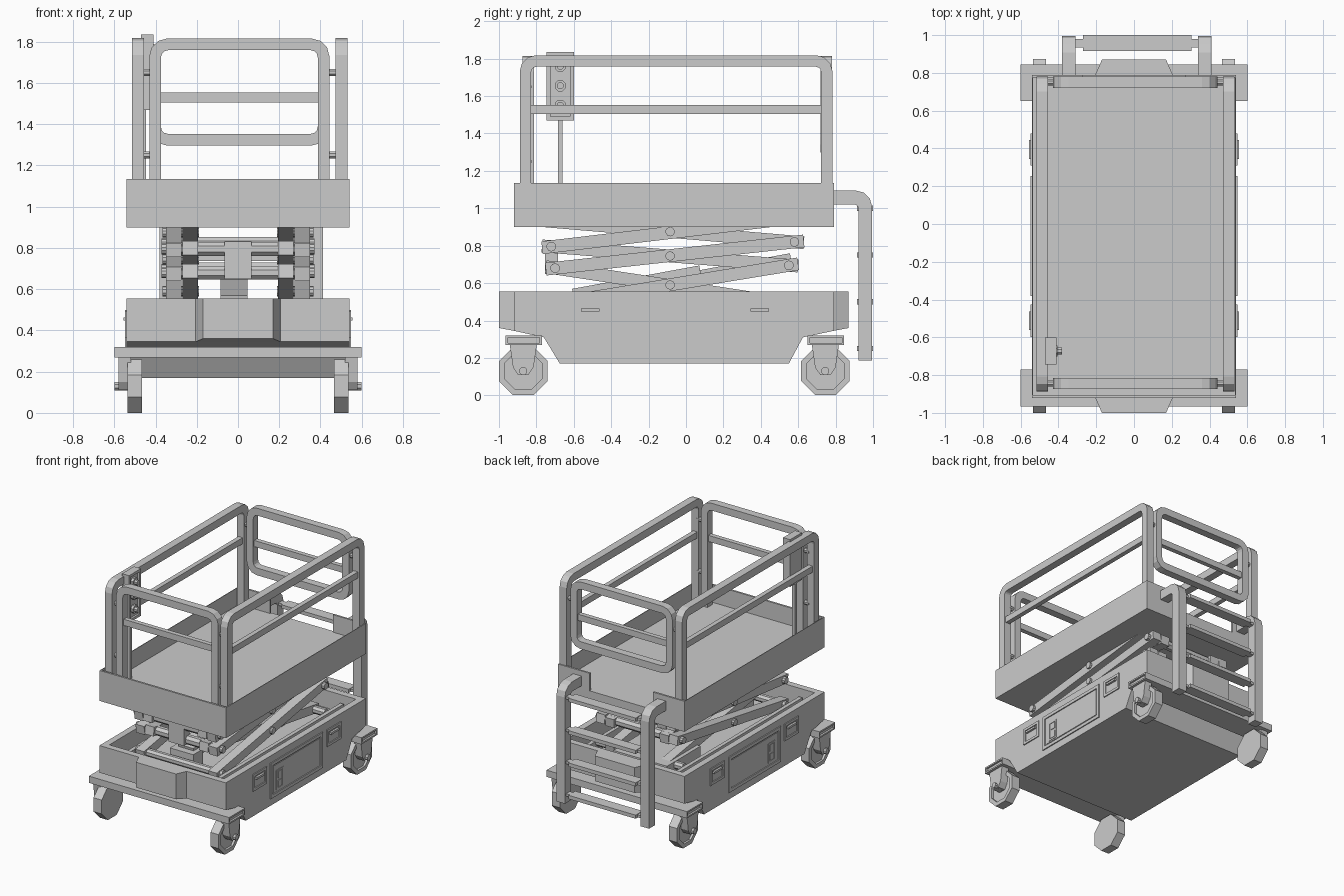
import bpy, bmesh, math
from mathutils import Vector

if "Cube" in bpy.data.objects:
    bpy.data.objects.remove(bpy.data.objects["Cube"])


def finish(name, bm):
    bmesh.ops.recalc_face_normals(bm, faces=bm.faces)
    me = bpy.data.meshes.new(name)
    bm.to_mesh(me)
    bm.free()
    ob = bpy.data.objects.new(name, me)
    bpy.context.collection.objects.link(ob)
    return ob


def place(axis, a, p):
    """2D point p in the plane across axis, at depth a."""
    return {'x': (a, p[0], p[1]), 'y': (p[0], a, p[1]), 'z': (p[0], p[1], a)}[axis]


def prism(name, axis, a0, a1, pts):
    bm = bmesh.new()
    lo = [bm.verts.new(place(axis, a0, p)) for p in pts]
    hi = [bm.verts.new(place(axis, a1, p)) for p in pts]
    bm.faces.new(lo)
    bm.faces.new(hi)
    for i in range(len(pts)):
        j = (i + 1) % len(pts)
        bm.faces.new((lo[i], lo[j], hi[j], hi[i]))
    return finish(name, bm)


def box(name, x0, x1, y0, y1, z0, z1):
    return prism(name, 'z', z0, z1, [(x0, y0), (x1, y0), (x1, y1), (x0, y1)])


def ngon(c, r, n, turn=0.5):
    return [(c[0] + r * math.cos(2 * math.pi * (i + turn) / n),
             c[1] + r * math.sin(2 * math.pi * (i + turn) / n)) for i in range(n)]


def rod(name, axis, a0, a1, c, r, n=8):
    return prism(name, axis, a0, a1, ngon(c, r, n))


def rounded(pts, r, closed=False, seg=3):
    """Replace each corner of a path by a short arc."""
    out, n = [], len(pts)
    for i, p in enumerate(pts):
        p = Vector(p)
        if not closed and i in (0, n - 1):
            out.append(p)
            continue
        a = (Vector(pts[i - 1]) - p).normalized() * r
        b = (Vector(pts[(i + 1) % n]) - p).normalized() * r
        for k in range(seg + 1):
            t = math.pi / 2 * k / seg
            out.append(p + a * (1 - math.sin(t)) + b * (1 - math.cos(t)))
    return out


def sweep(name, axis, a0, a1, pts, w, closed=False):
    """Mitred rectangular bar of width w along a planar path."""
    pts = [Vector(p) for p in pts]
    n, bm, st = len(pts), bmesh.new(), []
    for i, p in enumerate(pts):
        d0 = (p - pts[i - 1]).normalized() if closed or i else None
        d1 = (pts[(i + 1) % n] - p).normalized() if closed or i < n - 1 else None
        d0, d1 = d0 or d1, d1 or d0
        t = (d0 + d1).normalized()
        m = Vector((-t.y, t.x)) * (w / 2 / max(t.dot(d0), 0.3))
        st.append([bm.verts.new(place(axis, a, q))
                   for a, q in ((a0, p + m), (a0, p - m), (a1, p - m), (a1, p + m))])
    for i in range(n if closed else n - 1):
        s, e = st[i], st[(i + 1) % n]
        for k in range(4):
            l = (k + 1) % 4
            bm.faces.new((s[k], s[l], e[l], e[k]))
    if not closed:
        bm.faces.new(st[0])
        bm.faces.new(st[-1])
    return finish(name, bm)


def frame(name, axis, a0, a1, u0, u1, v0, v1, w):
    h = w / 2
    return sweep(name, axis, a0, a1, [(u0 + h, v0 + h), (u1 - h, v0 + h),
                                      (u1 - h, v1 - h), (u0 + h, v1 - h)], w, True)


# Chassis: open tray with sloped ends
sill = [(-0.92, 0.345), (-0.76, 0.31), (-0.675, 0.17), (0.55, 0.17), (0.625, 0.31), (0.79, 0.345)]
prism("chassis_floor", 'x', -0.49, 0.49, [(-0.92, 0.42)] + sill + [(0.79, 0.42)])
for s, side in ((1, "right"), (-1, "left")):
    prism("chassis_side_" + side, 'x', s * 0.49, s * 0.54, [(-0.92, 0.555)] + sill + [(0.79, 0.555)])
    x0, x1 = s * 0.54, s * 0.548
    # Access panel and hand pockets
    frame("access_frame_" + side, 'x', x0, x1, -0.38, 0.255, 0.225, 0.50, 0.025)
    box("access_door_" + side, x0, s * 0.544, -0.345, 0.22, 0.26, 0.465)
    frame("switch_frame_" + side, 'x', x0, x1, -0.31, -0.225, 0.27, 0.42, 0.012)
    for z in (0.31, 0.38):
        box("switch_" + side, x0, x1, -0.29, -0.245, z - 0.025, z + 0.025)
    for y in (-0.512, 0.395):
        frame("pocket_frame_" + side, 'x', x0, x1, y - 0.085, y + 0.085, 0.365, 0.495, 0.02)
        box("pocket_handle_" + side, x0, s * 0.556, y - 0.05, y + 0.05, 0.447, 0.463)
    # Inner guide rails for the scissor feet
    box("guide_rail_" + side, s * 0.37, s * 0.40, -0.85, 0.72, 0.42, 0.50)

for name, s, ye, plate in (("front", -1, -0.92, (-0.965, -0.77)), ("back", 1, 0.79, (0.65, 0.845))):
    box("chassis_end_" + name, -0.49, 0.49, ye, ye - s * 0.05, 0.42, 0.555)
    # Tapered bumper with a sloped underside
    yo = ye + s * 0.08
    bump = prism("bumper_" + name, 'z', 0.345, 0.555, [(-0.205, ye), (0.205, ye), (0.17, yo), (-0.17, yo)])
    for v in bump.data.vertices:
        if abs(v.co.y - yo) < 1e-4 and v.co.z < 0.4:
            v.co.z = 0.36
    # Axle beam with channelled ends, and casters
    y0, y1 = plate
    box("axle_beam_" + name, -0.585, 0.585, y0, y1, 0.268, 0.32)
    yc = -0.87 if s < 0 else 0.745
    for m in (-1, 1):
        frame("beam_end_" + name, 'x', m * 0.585, m * 0.6, y0, y1, 0.268, 0.32, 0.012)
        sweep("tyre_" + name, 'x', m * 0.465, m * 0.535, ngon((yc, 0.13), 0.124, 8), 0.03, True)
        rod("wheel_disc_" + name, 'x', m * 0.465, m * 0.518, (yc, 0.13), 0.118)
        prism("caster_fork_" + name, 'x', m * 0.518, m * 0.58,
              [(yc + u, v) for u, v in ((-0.072, 0.27), (-0.055, 0.15), (-0.028, 0.11),
                                        (0.028, 0.11), (0.055, 0.15), (0.072, 0.27))])
        rod("caster_axle_" + name, 'x', m * 0.51, m * 0.6, (yc, 0.13), 0.022)

# Scissor lift: outer arms rise to the back, inner arms rise to the front
L = [(-0.70, 0.49), (-0.70, 0.68), (-0.72, 0.795), (-0.72, 0.93)]
R = [(0.55, 0.49), (0.55, 0.695), (0.58, 0.82), (0.55, 0.945)]


def arm(name, a, b, x0, x1):
    a, b = Vector(a), Vector(b)
    d = (b - a).normalized() * 0.05
    sweep(name, 'x', x0, x1, [a - d, b + d], 0.068)


for i in range(3):
    for s in (-1, 1):
        arm("outer_arm", L[i], R[i + 1], s * 0.275, s * 0.348)
        arm("inner_arm", R[i], L[i + 1], s * 0.195, s * 0.27)
        rod("centre_pin", 'x', s * 0.19, s * 0.365, (-0.085, (0.59, 0.745, 0.875)[i]), 0.025, 10)
for p in L[1:3] + R[1:3]:
    rod("cross_tube", 'x', -0.28, 0.28, p, 0.036, 8)
    for s in (-1, 1):
        rod("end_pin", 'x', s * 0.27, s * 0.37, p, 0.026, 10)
for p in (L[0], R[0]):
    rod("foot_tube", 'x', -0.37, 0.37, p, 0.03, 8)

# Hydraulic ram
sweep("ram_cylinder", 'x', -0.085, 0.045, [(-0.60, 0.52), (0.08, 0.645)], 0.10)
sweep("ram_rod", 'x', -0.05, 0.01, [(0.08, 0.645), (0.56, 0.735)], 0.05)
box("ram_bracket", -0.065, 0.065, -0.755, -0.685, 0.65, 0.83)
box("ram_foot", -0.12, 0.08, -0.66, -0.54, 0.42, 0.55)
box("power_unit", -0.30, 0.16, 0.25, 0.66, 0.42, 0.52)

# Platform tray with toe boards, open at the ladder
box("platform_floor", -0.54, 0.54, -0.92, 0.79, 0.90, 1.0)
for s in (-1, 1):
    box("toe_board_side", s * 0.535, s * 0.54, -0.92, 0.79, 1.0, 1.135)
    box("toe_board_back", s * 0.535, s * 0.27, 0.775, 0.79, 1.0, 1.135)
box("toe_board_front", -0.535, 0.535, -0.92, -0.905, 1.0, 1.135)

# Side guard rails
for name, x in (("left", -0.485), ("right", 0.502)):
    path = rounded([(-0.858, 1.0), (-0.858, 1.787), (0.752, 1.787), (0.752, 1.0)], 0.055)
    sweep("guard_rail_" + name, 'x', x - 0.03, x + 0.03, path, 0.06)
    box("mid_rail_" + name, x - 0.018, x + 0.018, -0.83, 0.725, 1.505, 1.553)

# Front guard rail and rear gate
path = rounded([(-0.402, 1.0), (-0.402, 1.787), (0.415, 1.787), (0.415, 1.0)], 0.06)
sweep("guard_rail_front", 'y', -0.874, -0.814, path, 0.056)
path = rounded([(-0.402, 1.325), (0.415, 1.325), (0.415, 1.787), (-0.402, 1.787)], 0.06, True)
sweep("rear_gate", 'y', 0.72, 0.78, path, 0.056, True)
for name, y in (("front", -0.844), ("gate", 0.75)):
    box("mid_rail_" + name, -0.38, 0.39, y - 0.018, y + 0.018, 1.505, 1.553)
for y in (-0.844, 0.75):
    for z in (1.25, 1.65):
        if y < 0 or z > 1.3:
            rod("rail_link", 'x', -0.47, -0.42, (y, z), 0.018)
            rod("rail_link", 'x', 0.43, 0.49, (y, z), 0.018)

# Control box on the left rail
box("control_box", -0.47, -0.425, -0.735, -0.61, 1.48, 1.825)
frame("control_box_rim", 'x', -0.47, -0.41, -0.745, -0.60, 1.47, 1.835, 0.02)
box("control_box_post", -0.47, -0.445, -0.685, -0.66, 1.0, 1.48)
for z in (1.55, 1.655, 1.76):
    rod("control_button", 'x', -0.425, -0.405, (-0.672, z), 0.032)
    rod("control_knob", 'x', -0.405, -0.38, (-0.672, z), 0.02)

# Ladder at the back
for x in (-0.345, 0.375):
    path = rounded([(0.78, 1.058), (0.958, 1.058), (0.958, 0.187)], 0.055)
    sweep("ladder_rail", 'x', x - 0.036, x + 0.036, path, 0.074)
for z in (0.25, 0.50, 0.75, 1.0):
    box("ladder_tread", -0.27, 0.305, 0.915, 1.0, z - 0.014, z + 0.014)
    box("ladder_tread_core", -0.33, 0.36, 0.935, 0.98, z - 0.01, z + 0.01)
